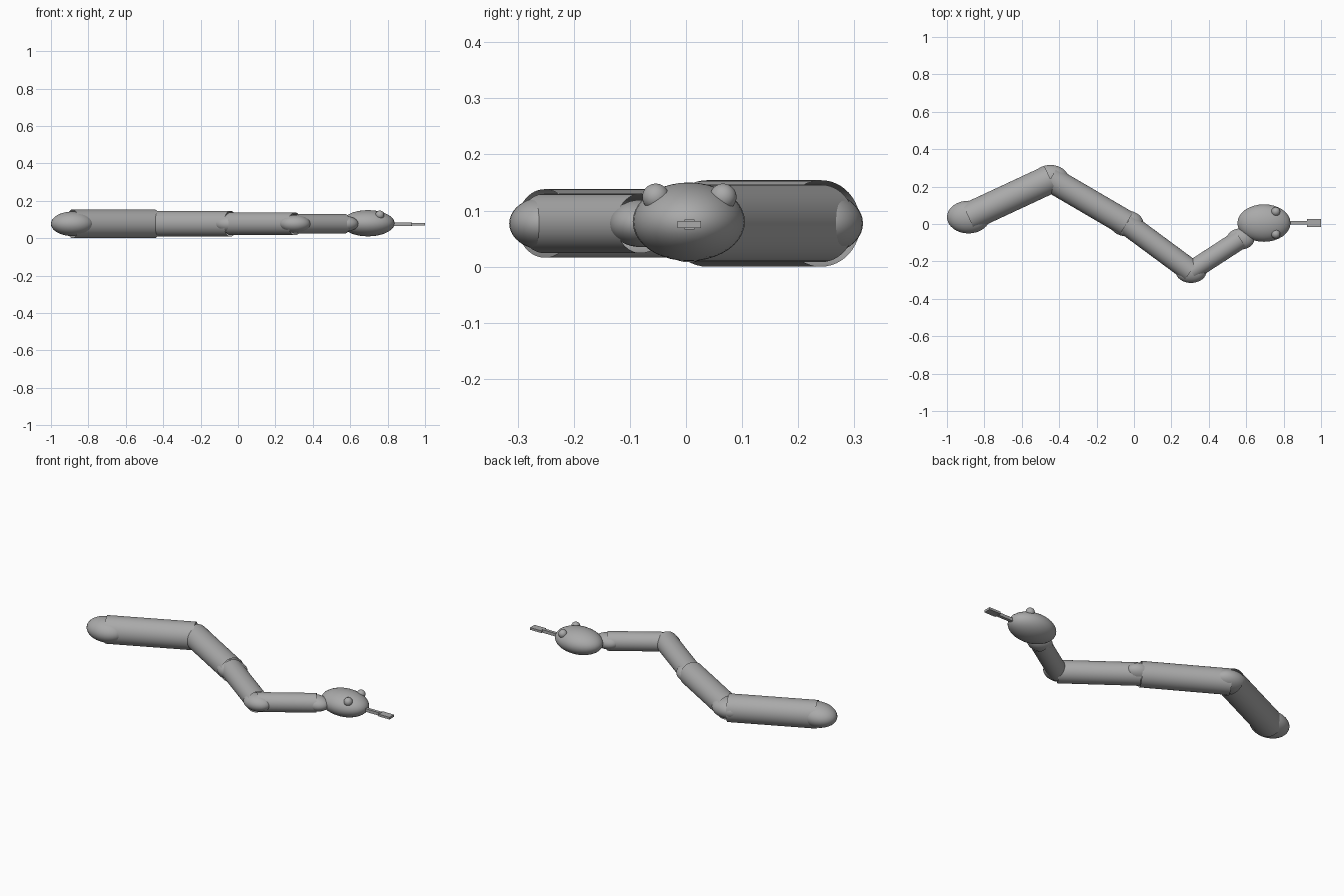
import bpy
from mathutils import Vector

if "Cube" in bpy.data.objects:
    bpy.data.objects.remove(bpy.data.objects["Cube"])

grey = bpy.data.materials.new("plain_grey")
grey.diffuse_color = (0.4, 0.4, 0.4, 1)
grey.use_nodes = True
grey.node_tree.nodes["Principled BSDF"].inputs["Base Color"].default_value = grey.diffuse_color
Z = 0.077  # height of the body's centre line


def finish(name, smooth=True):
    ob = bpy.context.object
    ob.name = name
    ob.data.materials.append(grey)
    bpy.ops.object.transform_apply(location=False, rotation=True, scale=True)
    if smooth:
        bpy.ops.object.shade_smooth_by_angle()
    return ob


def ellipsoid(name, centre, radii):
    bpy.ops.mesh.primitive_uv_sphere_add(segments=32, ring_count=20, radius=1, location=centre)
    bpy.context.object.scale = radii
    return finish(name)


def tube(name, a, b, radius):
    a, b = Vector((*a, Z)), Vector((*b, Z))
    bpy.ops.mesh.primitive_cylinder_add(vertices=48, radius=radius, depth=(b - a).length,
                                        end_fill_type='NOTHING', location=(a + b) / 2)
    bpy.context.object.rotation_euler = (b - a).to_track_quat('Z', 'Y').to_euler()
    return finish(name)


def box(name, centre, size):
    bpy.ops.mesh.primitive_cube_add(size=1, location=centre)
    bpy.context.object.scale = size
    return finish(name, False)


# Winding body: joints with tubes between them, thinning towards the neck
points = [(-0.885, 0.037), (-0.447, 0.241), (-0.04, 0.003), (0.305, -0.252), (0.57, -0.08)]
joint_sizes = [0.115, 0.098, 0.09, 0.083, 0.074]
tube_radii = [0.077, 0.069, 0.061, 0.053]

for i, (p, s) in enumerate(zip(points, joint_sizes)):
    ellipsoid(f"body_joint_{i + 1}", (*p, Z), (s, s * 0.76, s * 0.57))
for i, r in enumerate(tube_radii):
    tube(f"body_tube_{i + 1}", points[i], points[i + 1], r)

# Head and eyes
ellipsoid("head", (0.695, 0.005, 0.08), (0.142, 0.1, 0.07))
for side, name in ((1, "left_eye"), (-1, "right_eye")):
    ellipsoid(name, (0.758, 0.006 + side * 0.06, 0.124), (0.024, 0.024, 0.024))

# Tongue
box("tongue_stem", (0.87, 0.006, 0.075), (0.12, 0.018, 0.018))
box("tongue_tip", (0.963, 0.006, 0.075), (0.074, 0.042, 0.013))
